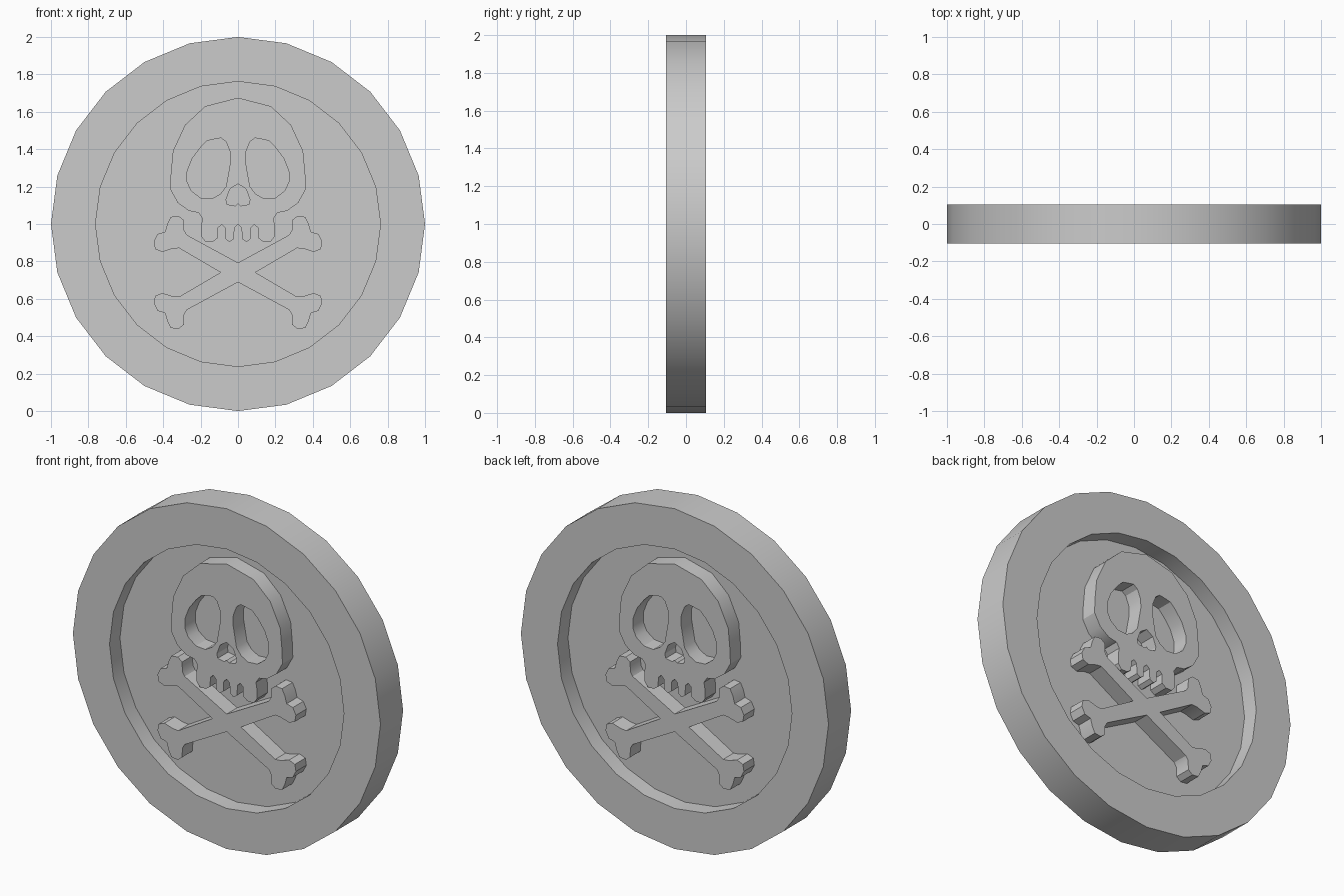
import bpy, bmesh, math

if "Cube" in bpy.data.objects:
    bpy.data.objects.remove(bpy.data.objects["Cube"])

HALF = 0.105    # half thickness of the coin
FLOOR = 0.008   # half thickness of the recessed web
CZ = 1.0        # coin centre height


def smooth(obj):
    bpy.ops.object.select_all(action='DESELECT')
    obj.select_set(True)
    bpy.context.view_layer.objects.active = obj
    bpy.ops.object.shade_smooth_by_angle(angle=math.radians(30))


def lathe(name, profile, n=24):
    """Spin an (r, y) profile round the coin axis, closing both ends."""
    bm = bmesh.new()
    rings = [[bm.verts.new((r * math.sin(i * math.tau / n), y,
                            CZ + r * math.cos(i * math.tau / n))) for i in range(n)]
             for r, y in profile]
    for a, b in zip(rings, rings[1:]):
        for i in range(n):
            j = (i + 1) % n
            bm.faces.new((a[i], a[j], b[j], b[i]))
    bm.faces.new(rings[0])
    bm.faces.new(rings[-1])
    bmesh.ops.recalc_face_normals(bm, faces=bm.faces)
    me = bpy.data.meshes.new(name)
    bm.to_mesh(me)
    bm.free()
    obj = bpy.data.objects.new(name, me)
    bpy.context.collection.objects.link(obj)
    smooth(obj)


def plate(name, outlines):
    """Extrude flat outlines (inner ones become holes) through the coin."""
    cu = bpy.data.curves.new(name, 'CURVE')
    cu.dimensions = '2D'
    cu.fill_mode = 'BOTH'
    cu.extrude = HALF
    for pts in outlines:
        sp = cu.splines.new('POLY')
        sp.points.add(len(pts) - 1)
        for p, (x, z) in zip(sp.points, pts):
            p.co = (x, z, 0, 1)
        sp.use_cyclic_u = True
    obj = bpy.data.objects.new(name, cu)
    obj.rotation_euler.x = math.pi / 2
    bpy.context.collection.objects.link(obj)
    bpy.ops.object.select_all(action='DESELECT')
    obj.select_set(True)
    bpy.context.view_layer.objects.active = obj
    bpy.ops.object.convert(target='MESH')
    smooth(bpy.context.view_layer.objects.active)


def mirror(pts):
    """Close a half outline by mirroring in x, without doubling centre points."""
    return pts + [(-x, z) for x, z in reversed(pts) if abs(x) > 1e-6]


# Coin with a raised rim and a recess on both faces
lathe("coin", [(0.762, -FLOOR), (0.762, -HALF), (1, -HALF),
               (1, HALF), (0.762, HALF), (0.762, FLOOR)])

# Skull: half outline from crown to centre tooth gap
skull = mirror([(0, 1.675), (0.175, 1.63), (0.283, 1.53), (0.348, 1.39),
                (0.36, 1.26), (0.362, 1.185), (0.322, 1.113), (0.262, 1.07),
                (0.21, 1.06), (0.19, 1.03), (0.197, 0.99), (0.197, 0.935),
                (0.175, 0.905), (0.135, 0.905), (0.108, 0.925), (0.106, 0.98),
                (0.088, 0.997), (0.07, 0.98), (0.067, 0.92), (0.045, 0.904),
                (0.022, 0.92), (0.019, 0.98), (0, 0.997)])
eye = [(0.134, 1.452), (0.091, 1.46), (0.064, 1.44), (0.043, 1.387),
       (0.04, 1.335), (0.064, 1.2), (0.095, 1.16), (0.14, 1.135),
       (0.2, 1.14), (0.25, 1.178), (0.272, 1.226), (0.272, 1.28),
       (0.245, 1.35), (0.2, 1.41), (0.165, 1.445)]
nose = mirror([(0, 1.215), (0.043, 1.187), (0.064, 1.13), (0.058, 1.105),
               (0.015, 1.097), (0, 1.11)])
plate("skull", [skull, eye, [(-x, z) for x, z in eye], nose])

# Crossed bones: one quadrant mirrored in both directions
arm = [(0, 0.052), (0.273, 0.2), (0.288, 0.225), (0.29, 0.28), (0.318, 0.302),
       (0.36, 0.297), (0.378, 0.26), (0.39, 0.217), (0.43, 0.205), (0.45, 0.165),
       (0.443, 0.125), (0.405, 0.11), (0.35, 0.127), (0.315, 0.13), (0.093, 0)]
side = arm + [(x, -z) for x, z in reversed(arm[:-1])]
plate("crossed_bones", [[(x, z + 0.741) for x, z in mirror(side)]])
